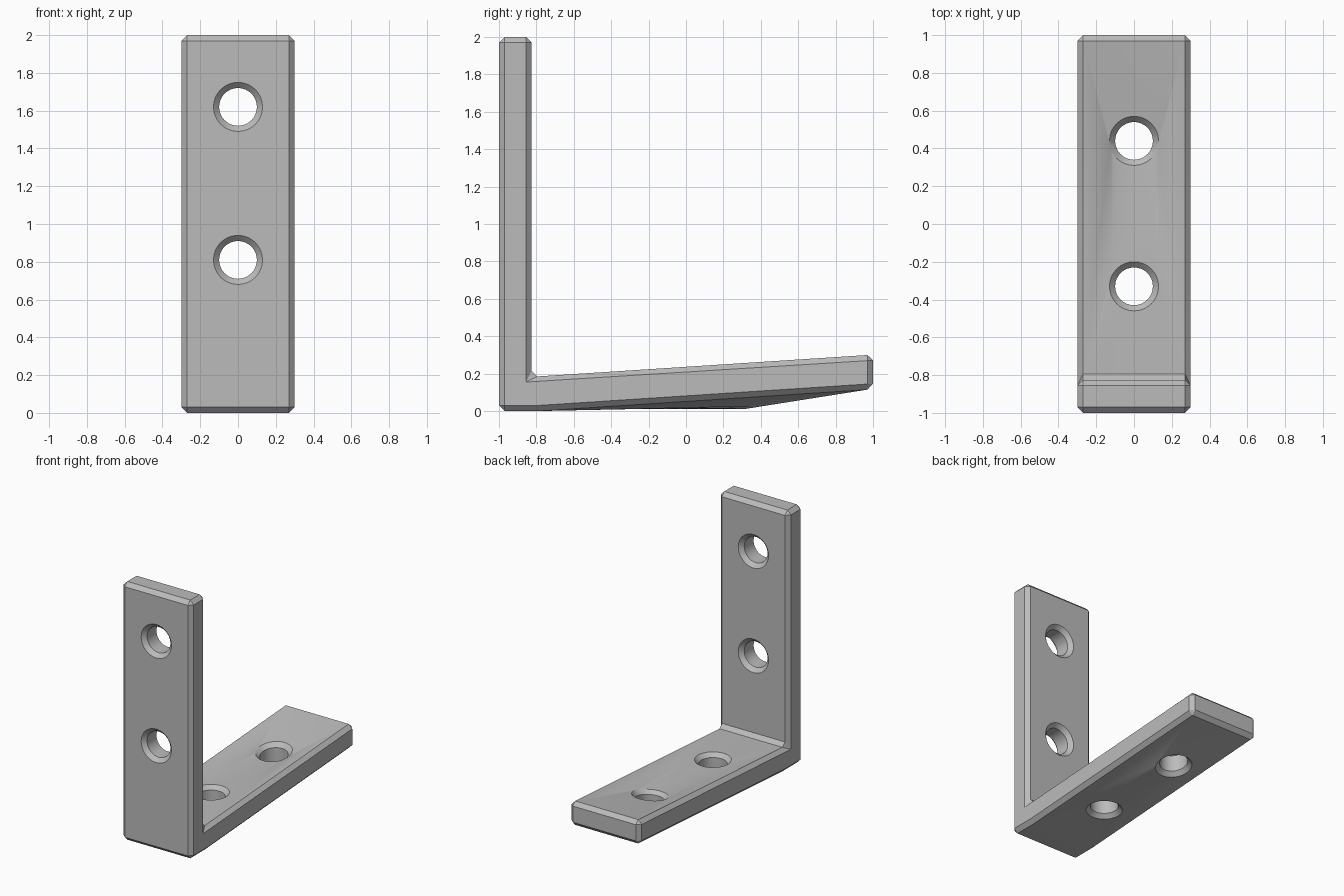
import bpy, bmesh, math
from mathutils import Matrix, Vector

default = bpy.data.objects.get("Cube")
if default:
    bpy.data.objects.remove(default, do_unlink=True)

HALF_WIDTH, LEG, ARM, BEVEL = 0.3, 0.175, 0.185, 0.03
HOLE_R = 0.1
LEG_HOLES, ARM_HOLES = (0.81, 1.62), (-0.33, 0.44)
BEND = -0.79

metal = bpy.data.materials.new("grey metal")
metal.use_nodes = True
grey = (0.5, 0.5, 0.5, 1)
metal.diffuse_color = grey
metal.node_tree.nodes["Principled BSDF"].inputs["Base Color"].default_value = grey


def make_object(name, bm):
    bmesh.ops.recalc_face_normals(bm, faces=bm.faces)
    mesh = bpy.data.meshes.new(name)
    bm.to_mesh(mesh)
    bm.free()
    mesh.materials.append(metal)
    obj = bpy.data.objects.new(name, mesh)
    bpy.context.collection.objects.link(obj)
    return obj


def hole_cutter(name, thickness, matrix, sides=32):
    """Double countersunk pin, starting at local z = 0."""
    bm = bmesh.new()
    b, r = BEVEL, HOLE_R
    profile = [(r + 2 * b, -b), (r, b), (r, thickness - b), (r + 2 * b, thickness + b)]
    rings = []
    for radius, z in profile:
        angles = [2 * math.pi * i / sides for i in range(sides)]
        rings.append([bm.verts.new((radius * math.cos(a), radius * math.sin(a), z)) for a in angles])
    for low, high in zip(rings, rings[1:]):
        for i in range(sides):
            j = (i + 1) % sides
            bm.faces.new((low[i], low[j], high[j], high[i]))
    bm.faces.new(rings[0])
    bm.faces.new(rings[-1])
    bm.transform(matrix)
    obj = make_object(name, bm)
    obj.hide_render = True
    return obj


# L-shaped plate with chamfered edges
bm = bmesh.new()
outline = [(-1, 0), (BEND, 0), (1, 0), (1, ARM), (-1 + LEG, ARM), (-1 + LEG, 2), (-1, 2)]
side = bm.faces.new([bm.verts.new((-HALF_WIDTH, y, z)) for y, z in outline])
extruded = bmesh.ops.extrude_face_region(bm, geom=[side])["geom"]
bmesh.ops.translate(bm, vec=(2 * HALF_WIDTH, 0, 0),
                    verts=[v for v in extruded if isinstance(v, bmesh.types.BMVert)])
bracket = make_object("corner_bracket", bm)
chamfer = bracket.modifiers.new("chamfer", "BEVEL")
chamfer.width = BEVEL
chamfer.segments = 1
chamfer.limit_method = "ANGLE"

# Countersunk screw holes in both arms
cutters = [hole_cutter("leg_hole_cutter", LEG,
                       Matrix.Translation((0, -1, z)) @ Matrix.Rotation(-math.pi / 2, 4, "X"))
           for z in LEG_HOLES]
cutters += [hole_cutter("arm_hole_cutter", ARM, Matrix.Translation((0, y, 0))) for y in ARM_HOLES]
for cutter in cutters:
    cut = bracket.modifiers.new("screw_hole", "BOOLEAN")
    cut.operation = "DIFFERENCE"
    cut.solver = "EXACT"
    cut.object = cutter

bpy.context.view_layer.update()
evaluated = bracket.evaluated_get(bpy.context.evaluated_depsgraph_get())
bm = bmesh.new()
bm.from_mesh(evaluated.to_mesh())
evaluated.to_mesh_clear()
bracket.modifiers.clear()
for cutter in cutters:
    bpy.data.objects.remove(cutter, do_unlink=True)

# Lift the arm's edges towards its tip while the holes stay low
bmesh.ops.triangulate(bm, faces=bm.faces)
for v in bm.verts:
    if v.co.y < BEND + 0.01:
        continue
    in_hole = any(Vector((v.co.x, v.co.y - y)).length < HOLE_R + BEVEL + 0.01 for y in ARM_HOLES)
    if in_hole:
        v.co.z += 0.01 + 0.16 * max(0, v.co.y - 0.31)
    else:
        v.co.z += 0.065 * (v.co.y - BEND)
bm.to_mesh(bracket.data)
bm.free()

bpy.ops.object.select_all(action="DESELECT")
bracket.select_set(True)
bpy.context.view_layer.objects.active = bracket
bpy.ops.object.shade_smooth_by_angle(angle=math.radians(25))
